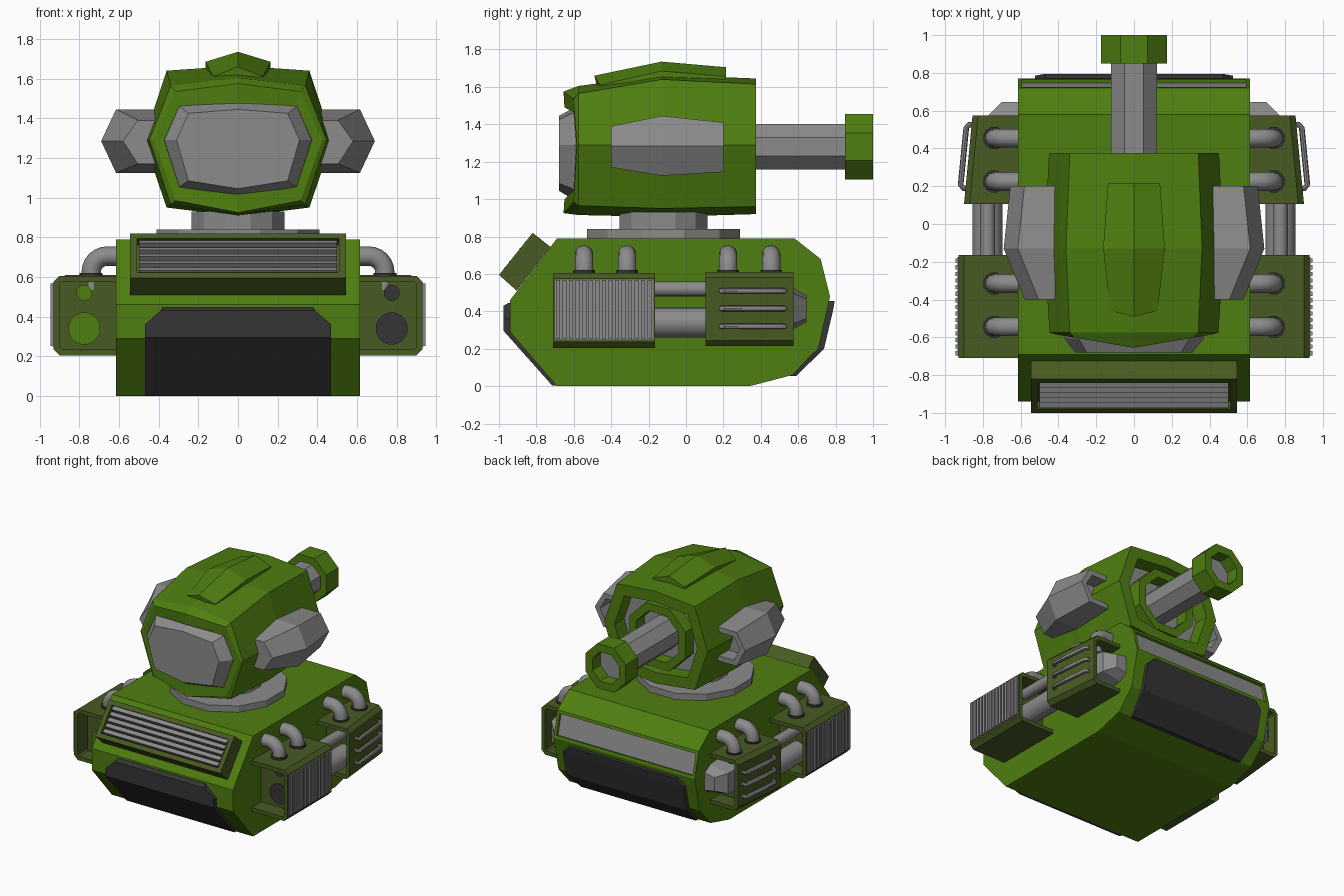
import bpy, bmesh, math
from mathutils import Vector

if "Cube" in bpy.data.objects:
    bpy.data.objects.remove(bpy.data.objects["Cube"])


def material(name, r, g, b):
    m = bpy.data.materials.new(name)
    m.diffuse_color = (r, g, b, 1)
    m.use_nodes = True
    m.node_tree.nodes["Principled BSDF"].inputs["Base Color"].default_value = m.diffuse_color
    return m


GREEN = material("green", 0.078, 0.21, 0.005)
OLIVE = material("olive", 0.065, 0.105, 0.016)
GRAY = material("gray", 0.26, 0.26, 0.26)
DARK = material("charcoal", 0.035, 0.035, 0.035)


def finish(bm, name, mats, mirror=False, smooth=False):
    bmesh.ops.recalc_face_normals(bm, faces=bm.faces)
    me = bpy.data.meshes.new(name)
    bm.to_mesh(me)
    bm.free()
    for m in mats:
        me.materials.append(m)
    ob = bpy.data.objects.new(name, me)
    bpy.context.collection.objects.link(ob)
    if mirror:
        ob.modifiers.new("Mirror", 'MIRROR').use_mirror_merge = False
    if smooth:
        for o in bpy.context.selected_objects:
            o.select_set(False)
        bpy.context.view_layer.objects.active = ob
        ob.select_set(True)
        bpy.ops.object.shade_smooth_by_angle(angle=math.radians(40))
    return ob


def skin(bm, rings, closed=False):
    """Bridge equal-length rings; cap the ends unless closed into a loop."""
    vs = [[bm.verts.new(p) for p in r] for r in rings]
    n = len(vs[0])
    for a, b in zip(vs, vs[1:] + ([vs[0]] if closed else [])):
        for i in range(n):
            j = (i + 1) % n
            bm.faces.new((a[i], a[j], b[j], b[i]))
    if not closed:
        bm.faces.new(vs[0])
        bm.faces.new(vs[-1])
    bmesh.ops.recalc_face_normals(bm, faces=bm.faces)


def recess(bm, near, inset, depth, mat=0):
    """Inset the face nearest a point and sink it."""
    f = min(bm.faces, key=lambda q: (q.calc_center_median() - Vector(near)).length)
    n = f.normal.copy()
    bmesh.ops.inset_individual(bm, faces=[f], thickness=inset, use_even_offset=True)
    g = bmesh.ops.extrude_discrete_faces(bm, faces=[f])["faces"][0]
    bmesh.ops.translate(bm, verts=list(g.verts), vec=-n * depth)
    g.material_index = mat


def loft(name, rings, mat, mirror=False, closed=False, smooth=False):
    bm = bmesh.new()
    skin(bm, rings, closed)
    return finish(bm, name, [mat], mirror, smooth)


def across(profile, x0, x1):
    return [[(x, y, z) for y, z in profile] for x in (x0, x1)]


def ngon_y(r, y, x, z, n):
    k = r / math.cos(math.pi / n)
    return [(x + k * math.cos(2 * math.pi * (i + .5) / n), y,
             z + k * math.sin(2 * math.pi * (i + .5) / n)) for i in range(n)]


def ngon_z(r, z, y, n, x=0):
    k = r / math.cos(math.pi / n)
    return [(x + k * math.cos(2 * math.pi * (i + .5) / n),
             y + k * math.sin(2 * math.pi * (i + .5) / n), z) for i in range(n)]


def tube(name, path, r, mat, n=12):
    """Round tube along a path lying in one plane, mirrored left to right."""
    pts = [Vector(p) for p in path]
    side = (pts[1] - pts[0]).cross(pts[-1] - pts[-2])
    side = side.normalized() if side.length > 1e-6 else Vector((0, 0, 1))
    rings = []
    for i, p in enumerate(pts):
        t = (pts[min(i + 1, len(pts) - 1)] - pts[max(i - 1, 0)]).normalized()
        u = side.cross(t).normalized()
        rings.append([p + r * (math.cos(2 * math.pi * k / n) * side + math.sin(2 * math.pi * k / n) * u)
                      for k in range(n)])
    return loft(name, rings, mat, True, smooth=True)


# Hull with a sunken strip at the back
bm = bmesh.new()
skin(bm, across([(-.69, .79), (.58, .79), (.72, .68), (.77, .48), (.71, .21), (.57, .06),
                 (.34, 0), (-.69, 0), (-.94, .29), (-.94, .46)], -.615, .615))
recess(bm, (0, .745, .58), .022, .02, 1)
finish(bm, "hull", [GREEN, GRAY])

# Front and back armour plates, given as rows of y, z, half width
for name, t, rows in (
        ("front_plate", .035, [(-.95, .445, .38), (-.975, .43, .39), (-.975, .36, .47),
                               (-.975, .295, .47), (-.715, .003, .47)]),
        ("back_plate", -.035, [(.795, .455, .47), (.785, .40, .525), (.738, .2, .525), (.59, .055, .50)])):
    loft(name, [[(-w, y, z), (w, y, z), (w, y + t, z), (-w, y + t, z)] for y, z, w in rows], DARK)

# Front grille: tilted open box with sawtooth slats
bm = bmesh.new()
skin(bm, across([(-1.0, .595), (-.82, .82), (-.725, .745), (-.905, .51)], -.545, .545))
recess(bm, (0, -.91, .707), .035, .05)
finish(bm, "grille_frame", [OLIVE])
d, n = Vector((.625, .781)), Vector((-.781, .625))
for i in range(5):
    p = Vector((-1.0, .595)) + d * (.034 + i * .044)
    loft("grille_slat", across([p - n * .05, p + d * .012 + n * .004, p + d * .044 - n * .015,
                                p + d * .044 - n * .05], -.5, .5), GRAY)

# Turret ring and neck
loft("turret_ring", [ngon_z(.41, z, -.12, 12) for z in (.785, .84)], GRAY)
loft("turret_neck", [ngon_z(.235, z, -.12, 12) for z in (.83, .93)], GRAY)


def shell(y, w, a, ridge, sh, lo, bot, bend=0):
    half = [(0, ridge), (a, sh), (w, 1.29), (a, lo), (0, bot)]
    pts = half + [(-x, z) for x, z in half[3:0:-1]]
    return [(x, y + bend * abs(x), z) for x, z in pts]


# Turret body, with a sunken back around the gun
bm = bmesh.new()
skin(bm, [shell(.375, .45, .34, 1.645, 1.615, .96, .92),
          shell(-.13, .475, .36, 1.665, 1.64, .95, .905),
          shell(-.575, .447, .34, 1.605, 1.565, .965, .915),
          shell(-.655, .425, .315, 1.575, 1.535, .985, .925, .17),
          shell(-.65, .375, .295, 1.49, 1.465, 1.05, 1.0, .17)])
recess(bm, (0, .375, 1.29), .085, .12, 1)
finish(bm, "turret_body", [GREEN, GRAY])
loft("turret_face_plate", [shell(-.57, .375, .3, 1.49, 1.465, 1.05, .995),
                           shell(-.605, .37, .295, 1.485, 1.46, 1.055, 1.0),
                           shell(-.68, .31, .25, 1.445, 1.425, 1.085, 1.045)], GRAY)

# Roof hatch
loft("roof_hatch", [[(-w, y, z - .12), (-w, y, z - .05), (0, y + f, z), (w, y, z - .05), (w, y, z - .12)]
                    for y, w, z, f in ((-.46, .125, 1.66, -.03), (-.13, .163, 1.735, 0),
                                       (.215, .138, 1.705, 0))], GREEN)

# Gun: mount collar, barrel and muzzle
loft("gun_barrel", [ngon_y(.122, y, 0, 1.28, 8) for y in (.2, .9)], GRAY)
for name, r, q, y0, y1 in (("gun_collar", .245, .185, .24, .355), ("muzzle", .175, .115, .85, 1.0)):
    loft(name, [ngon_y(r, y0, 0, 1.28, 8), ngon_y(r, y1, 0, 1.28, 8),
                ngon_y(q, y1, 0, 1.28, 8), ngon_y(q, y0, 0, 1.28, 8)], GREEN, closed=True)

# Side housings on the turret, open at the back
bm = bmesh.new()
skin(bm, [[(.36, y, t), (x - .075, y, t), (x, y, 1.285), (x - .075, y, b), (.36, y, b)]
          for y, x, t, b in ((-.40, .58, 1.39, 1.17), (-.13, .69, 1.445, 1.125), (.2, .655, 1.41, 1.145))])
recess(bm, (.52, .2, 1.28), .04, .12)
finish(bm, "turret_side_housing", [GRAY], True)


# Side pods, hollow at both ends
def pod(name, y0, x0, y1, x1, z0, z1):
    bm = bmesh.new()
    skin(bm, [[(.58, y, z0), (x - .03, y, z0), (x, y, z0 + .03), (x, y, z1 - .03), (x - .03, y, z1), (.58, y, z1)]
              for y, x in ((y0, x0), (y1, x1))])
    for y in (y0, y1):
        recess(bm, (.78, y, (z0 + z1) / 2), .03, .12)
    finish(bm, name, [OLIVE], True)


pod("front_pod", -.71, .93, -.165, .93, .205, .605)
pod("rear_pod", .105, .90, .575, .855, .215, .61)

# Ribbed panel on the front pods
bm = bmesh.new()
skin(bm, [[(x, y, z) for y, z in ((-.70, .25), (-.175, .25), (-.175, .57), (-.70, .57))] for x in (.92, .934)])
for i in range(15):
    y = -.695 + i * .035
    skin(bm, [[(.93, y, z), (.945, y, z), (.945, y + .022, z), (.93, y + .022, z)] for z in (.252, .568)])
finish(bm, "ribbed_panel", [GRAY], True)

# Rails on the rear pods
for z in (.32, .415, .51):
    tube("pod_rail", [(.86, .19, z), (.905, .19, z), (.918, .205, z), (.888, .51, z),
                      (.875, .525, z), (.83, .525, z)], .015, GRAY, 8)

# Block behind each rear pod
loft("rear_block", [[(.58, y, .415 - h), (x, y, .415 - h * .7), (x, y, .415 + h * .7), (.58, y, .415 + h)]
                    for y, x, h in ((.45, .79, .13), (.575, .77, .115), (.645, .70, .075))], GRAY, True)

# Pipes joining the pods, and round ports inside the front pods
for z, r in ((.34, .08), (.52, .04)):
    tube("joining_pipe", [(.775, -.3, z), (.775, .24, z)], r, GRAY, 16)
    for s, m in ((-1, GREEN), (1, DARK)):
        loft("pod_port", [ngon_y(r, y, s * .775, z, 16) for y in (-.598, -.58)], m)

# Elbow pipes with collars
for y in (-.545, -.315, .225, .455):
    arc = [(.66 + .08 * math.sin(a), y, .625 + .08 * math.cos(a))
           for a in (math.radians(15 * i) for i in range(7))]
    tube("elbow_pipe", [(.58, y, .705)] + arc + [(.74, y, .535)], .049, GRAY)
    loft("elbow_collar", [ngon_z(.058, z, y, 12, .74) for z in (.595, .62)], DARK, True)
